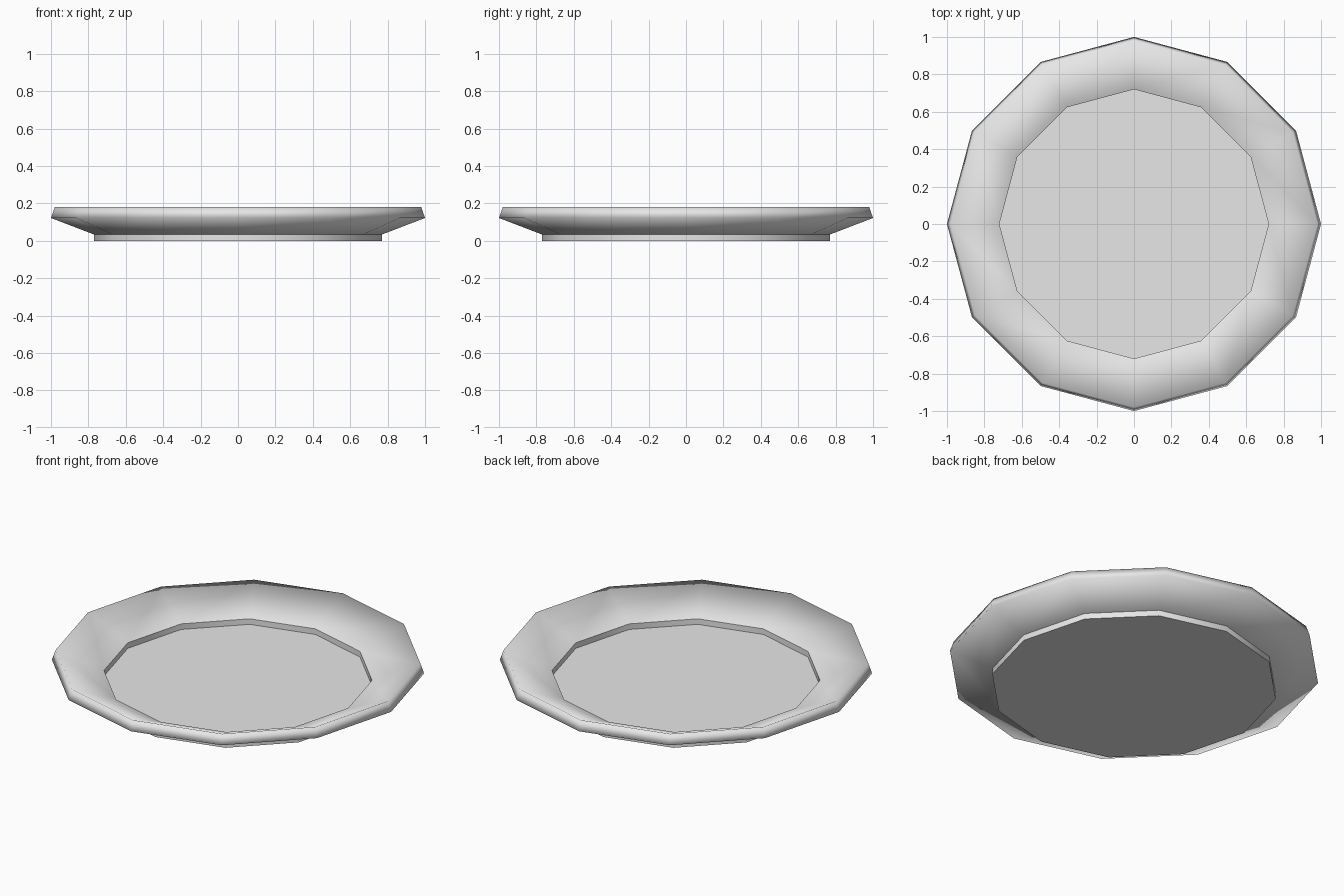
import bpy, bmesh, math

if "Cube" in bpy.data.objects:
    bpy.data.objects.remove(bpy.data.objects["Cube"])

SIDES = 12

grey = bpy.data.materials.new("light grey")
grey.diffuse_color = (0.8, 0.8, 0.8, 1)
grey.use_nodes = True
grey.node_tree.nodes["Principled BSDF"].inputs["Base Color"].default_value = grey.diffuse_color

# Plate profile (radius, height): foot, flared underside, rim, inner slope, well
profile = [(0.77, 0.0), (0.77, 0.034), (1.0, 0.122), (0.98, 0.18),
           (0.72, 0.07), (0.72, 0.037)]
SMOOTH_BANDS = {1, 2, 3}      # flare, lip and inner slope
SHARP_RINGS = {0, 1, 4, 5}    # foot and well borders

bm = bmesh.new()
rings = []
for r, z in profile:
    rings.append([bm.verts.new((r * math.cos(2 * math.pi * i / SIDES),
                                r * math.sin(2 * math.pi * i / SIDES), z))
                  for i in range(SIDES)])

# Side bands
for b in range(len(rings) - 1):
    lo, hi = rings[b], rings[b + 1]
    for i in range(SIDES):
        j = (i + 1) % SIDES
        f = bm.faces.new((lo[i], lo[j], hi[j], hi[i]))
        f.smooth = True

# Flat underside and well floor
bm.faces.new(rings[0][::-1])
bm.faces.new(rings[-1])

# Crisp borders
for k in SHARP_RINGS:
    for i in range(SIDES):
        bm.edges.get((rings[k][i], rings[k][(i + 1) % SIDES])).smooth = False

mesh = bpy.data.meshes.new("plate")
bm.to_mesh(mesh)
bm.free()
mesh.materials.append(grey)
plate = bpy.data.objects.new("plate", mesh)
bpy.context.collection.objects.link(plate)
